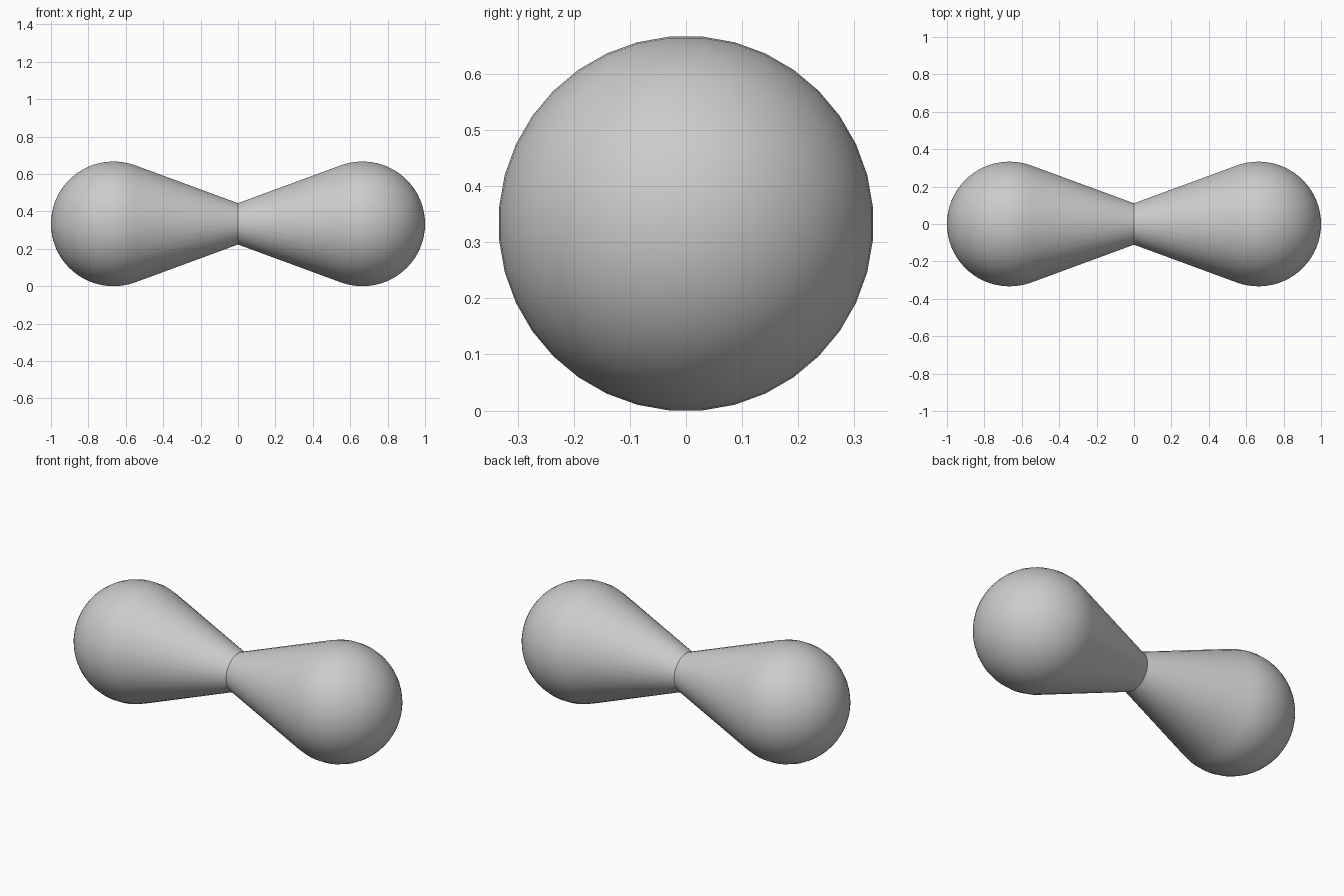
import bpy
import bmesh
from math import sin, cos, asin, atan2, hypot, pi, radians
from mathutils import Vector, Matrix

cube = bpy.data.objects.get("Cube")
if cube:
    bpy.data.objects.remove(cube, do_unlink=True)

SEGMENTS = 36
RINGS = 20
WAIST = 0.111
HEIGHT = 1 / 3
BALL = HEIGHT / cos(pi / SEGMENTS)   # flats of the round rest on the ground
CENTRE = 1 - BALL

grey = bpy.data.materials.new("plain_grey")
grey.use_nodes = True
colour = (0.6, 0.6, 0.6, 1)
grey.diffuse_color = colour
grey.node_tree.nodes["Principled BSDF"].inputs["Base Color"].default_value = colour


def lobe_profile():
    """Straight taper from the waist, tangent to a round end cap."""
    slope = asin(BALL / hypot(CENTRE, WAIST)) - atan2(WAIST, CENTRE)
    start = pi / 2 + slope
    points = [(0, WAIST)]
    for i in range(RINGS):
        a = start * (1 - i / RINGS)
        points.append((CENTRE + BALL * cos(a), BALL * sin(a)))
    return points


def make_lobe(name, side):
    bm = bmesh.new()
    rings = []
    for x, r in lobe_profile():
        ring = []
        for k in range(SEGMENTS):
            a = 2 * pi * (k + 0.5) / SEGMENTS
            ring.append(bm.verts.new((side * x, r * cos(a), HEIGHT + r * sin(a))))
        rings.append(ring)
    tip = bm.verts.new((side, 0, HEIGHT))
    for k in range(SEGMENTS):
        n = (k + 1) % SEGMENTS
        for a, b in zip(rings, rings[1:]):
            bm.faces.new((a[k], b[k], b[n], a[n]))
        bm.faces.new((rings[-1][k], tip, rings[-1][n]))
    # Faces wind outward on the -x side, so turn the +x side over
    bm.normal_update()
    if sum(f.normal.x * side for f in bm.faces if tip in f.verts) < 0:
        bmesh.ops.reverse_faces(bm, faces=bm.faces[:])
    mesh = bpy.data.meshes.new(name)
    bm.to_mesh(mesh)
    bm.free()
    mesh.materials.append(grey)
    obj = bpy.data.objects.new(name, mesh)
    bpy.context.collection.objects.link(obj)
    bpy.ops.object.select_all(action="DESELECT")
    obj.select_set(True)
    bpy.context.view_layer.objects.active = obj
    bpy.ops.object.shade_smooth_by_angle(angle=radians(30))


# Two mirrored lobes meeting at the waist
make_lobe("left_lobe", 1)
make_lobe("right_lobe", -1)
